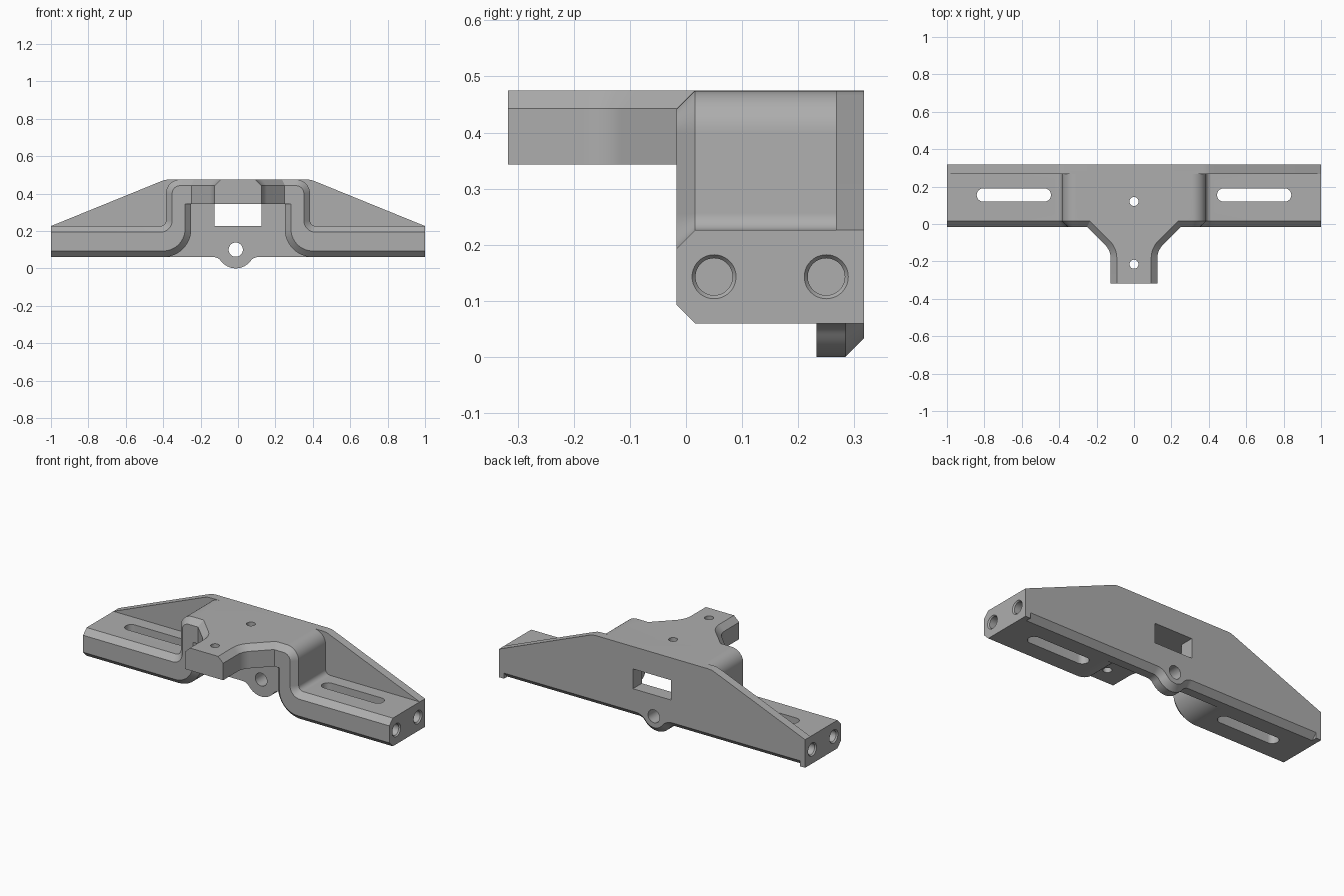
import bpy, bmesh, math

cube = bpy.data.objects.get("Cube")
if cube:
    bpy.data.objects.remove(cube, do_unlink=True)

C = 0.033  # chamfer size shared by all edges
grey = bpy.data.materials.new("machined_grey")
grey.use_nodes = True
grey.diffuse_color = (0.42, 0.42, 0.42, 1)
grey.node_tree.nodes["Principled BSDF"].inputs["Base Color"].default_value = (0.42, 0.42, 0.42, 1)


def arc(cx, cy, r, a0, a1, n=10):
    steps = [math.radians(a0 + (a1 - a0) * i / n) for i in range(n + 1)]
    return [(cx + r * math.cos(a), cy + r * math.sin(a)) for a in steps]


def mirrored(half):
    return half + [(-x, v) for x, v in reversed(half)]


def loft(name, axis, sections):
    """Solid through matching outlines placed at (position, outline) along an axis."""
    place = {"x": lambda p, u, v: (p, u, v),
             "y": lambda p, u, v: (u, p, v),
             "z": lambda p, u, v: (u, v, p)}[axis]
    bm = bmesh.new()
    rings = [[bm.verts.new(place(p, u, v)) for u, v in outline] for p, outline in sections]
    bm.faces.new(rings[0])
    bm.faces.new(rings[-1])
    for a, b in zip(rings, rings[1:]):
        for i in range(len(a)):
            j = (i + 1) % len(a)
            bm.faces.new((a[i], a[j], b[j], b[i]))
    bmesh.ops.recalc_face_normals(bm, faces=bm.faces)
    mesh = bpy.data.meshes.new(name)
    bm.to_mesh(mesh)
    bm.free()
    mesh.materials.append(grey)
    ob = bpy.data.objects.new(name, mesh)
    bpy.context.collection.objects.link(ob)
    return ob


def combine(target, tool, operation):
    tool.hide_render = True
    mod = target.modifiers.new(operation, "BOOLEAN")
    mod.operation, mod.object, mod.solver = operation, tool, "EXACT"
    bpy.context.view_layer.objects.active = target
    bpy.ops.object.modifier_apply(modifier=mod.name)
    bpy.data.objects.remove(tool, do_unlink=True)


def rect(x0, x1, y0, y1):
    return [(x0, y0), (x1, y0), (x1, y1), (x0, y1)]


def circle(x, y, r):
    return arc(x, y, r, 0, 352.5, 47)


# Outline of the stepped crossbar, shrunk by o for the chamfered front
def bar_outline(o):
    return mirrored([(0.25 + o, 0.343)]
                    + arc(0.40, 0.21, 0.15 - o, 180, 270, 14)
                    + [(1, 0.06 + o), (1, 0.226 - o)]
                    + arc(0.415, 0.256, 0.03 + o, 270, 180)
                    + arc(0.31, 0.40, 0.075 - o, 0, 90))


# Lower edge with the round boss, shared by back plate and centre web
BOSS_X = -0.012


def boss_edge(o):
    pts = (arc(-0.12, 0.01, 0.05 + o, 90, 36.87, 8)
           + arc(0, 0.1, 0.1 - o, 216.87, 323.13, 20)[1:]
           + arc(0.12, 0.01, 0.05 + o, 143.13, 90, 8)[1:])
    return [(x + BOSS_X, z) for x, z in pts]


def plate_outline(o):
    return ([(-1, 0.06 + o)] + boss_edge(o) + [(1, 0.06 + o), (1, 0.226)]
            + [(0.41, 0.466), (0.39, 0.473), (0.365, 0.475)]
            + [(-0.365, 0.475), (-0.39, 0.473), (-0.41, 0.466), (-1, 0.226)])


# Plan outline of the forward arm with flared root
def arm_outline(o):
    flare = arc(0.225, -0.183, 0.1 + o, 180, 135)
    x, y = flare[-1]
    return mirrored([(0.125 - o, -0.317)] + flare + [(x + 0.165, y + 0.165)])


bracket = loft("bracket", "y", [(-0.017, bar_outline(C)), (0.016, bar_outline(0)), (0.28, bar_outline(0))])
back_plate = loft("back_plate", "y", [(0.267, plate_outline(0)), (0.284, plate_outline(0)), (0.317, plate_outline(C))])
centre_web = loft("centre_web", "y", [(y, [(-0.42, 0.06)] + boss_edge(0) + [
    (0.42, 0.06), (0.42, 0.1), (0.3, 0.21), (0.3, 0.36),
    (-0.3, 0.36), (-0.3, 0.21), (-0.42, 0.1)]) for y in (0.233, 0.275)])
arm = loft("arm", "z", [(0.343, arm_outline(0)), (0.443, arm_outline(0)), (0.475, arm_outline(C))])
solids = [back_plate, centre_web, arm]

# Square corners that stop the rear chamfer at both ends
for s in (-1, 1):
    solids.append(loft("end_corner", "y", [(y, rect(min(s, s * 0.967), max(s, s * 0.967), 0.06, 0.15))
                                           for y in (0.25, 0.317)]))
for part in solids:
    combine(bracket, part, "UNION")

# Window and boss bore through the back
cutters = [loft("window_cutter", "y", [(y, rect(-0.125, 0.125, 0.226, 0.343)) for y in (0.2, 0.35)]),
           loft("boss_bore_cutter", "y", [(y, circle(BOSS_X, 0.1, 0.038)) for y in (0.2, 0.35)])]
# Vertical screw holes in the top
for y in (0.12, -0.215):
    cutters.append(loft("screw_cutter", "z", [(z, circle(0, y, 0.024)) for z in (0.3, 0.5)]))
# Adjustment slots and countersunk end holes on each wing
for s in (-1, 1):
    slot = arc(0.805, 0.155, 0.036, -90, 90, 16) + arc(0.48, 0.155, 0.036, 90, 270, 16)
    slot = [(s * x, y) for x, y in slot]
    cutters.append(loft("slot_cutter", "z", [(0, slot), (0.3, slot)]))
    for y in (0.05, 0.25):
        cutters.append(loft("end_hole_cutter", "x", [
            (s * 1.01, circle(y, 0.143, 0.047)), (s * 0.992, circle(y, 0.143, 0.033)),
            (s * 0.75, circle(y, 0.143, 0.033))]))
for cutter in cutters:
    combine(bracket, cutter, "DIFFERENCE")

# Smooth fillets, crisp edges
bpy.ops.object.select_all(action="DESELECT")
bracket.select_set(True)
bpy.context.view_layer.objects.active = bracket
bpy.ops.object.shade_smooth_by_angle(angle=math.radians(20))
